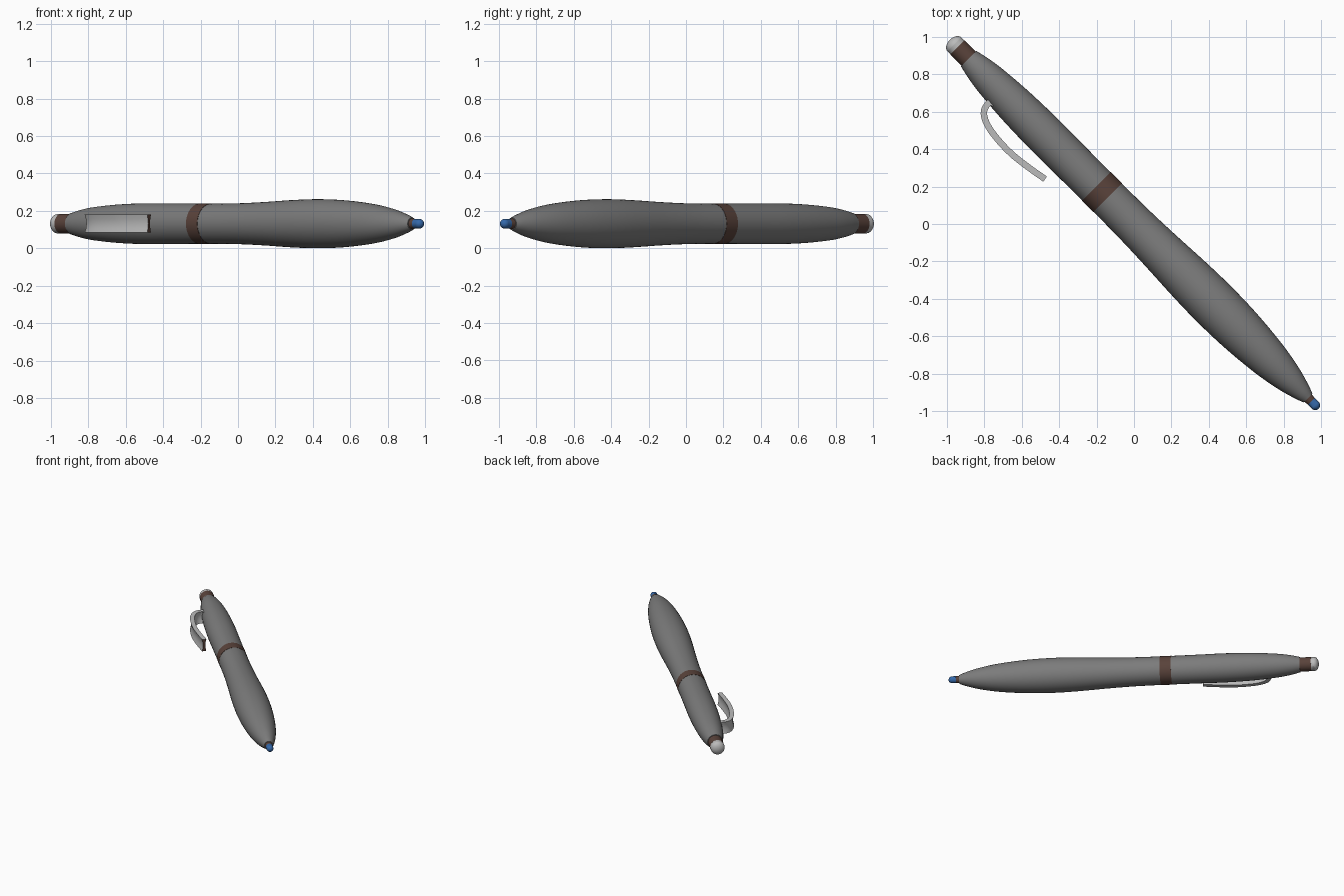
import bpy, math
from mathutils import Vector, Matrix

if "Cube" in bpy.data.objects:
    bpy.data.objects.remove(bpy.data.objects["Cube"])


def material(name, rgb):
    m = bpy.data.materials.new(name)
    m.use_nodes = True
    m.diffuse_color = (*rgb, 1)
    m.node_tree.nodes["Principled BSDF"].inputs["Base Color"].default_value = (*rgb, 1)
    return m


grey = material("barrel grey", (0.2, 0.2, 0.2))
brown = material("dark brown", (0.1, 0.055, 0.043))
silver = material("light silver", (0.5, 0.5, 0.5))
blue = material("ink blue", (0.035, 0.14, 0.4))

AXIS_HEIGHT = 0.131
# Local +x runs towards the writing tip, laid diagonally across the ground
LAY = Matrix.Translation((0, 0, AXIS_HEIGHT)) @ Matrix.Rotation(math.radians(-45), 4, "Z")


def smooth_path(points, steps=5):
    """Catmull-Rom curve through the given points."""
    p = [Vector(q) for q in points]
    p = [2 * p[0] - p[1]] + p + [2 * p[-1] - p[-2]]
    out = []
    for a, b, c, d in zip(p, p[1:], p[2:], p[3:]):
        for i in range(steps):
            t = i / steps
            out.append(0.5 * (2 * b + (c - a) * t + (2 * a - 5 * b + 4 * c - d) * t * t
                              + (3 * b - a - 3 * c + d) * t ** 3))
    return out + [p[-2]]


def skin(name, rings, mats):
    """Bridge a row of closed rings and cap both ends; the last face is the end cap."""
    n = len(rings[0])
    verts = [v for ring in rings for v in ring]
    faces = [(k * n + i, k * n + (i + 1) % n, (k + 1) * n + (i + 1) % n, (k + 1) * n + i)
             for k in range(len(rings) - 1) for i in range(n)]
    faces += [tuple(reversed(range(n))), tuple(range(len(verts) - n, len(verts)))]
    mesh = bpy.data.meshes.new(name)
    mesh.from_pydata(verts, [], faces)
    for m in mats:
        mesh.materials.append(m)
    obj = bpy.data.objects.new(name, mesh)
    bpy.context.collection.objects.link(obj)
    bpy.ops.object.select_all(action="DESELECT")
    obj.select_set(True)
    bpy.context.view_layer.objects.active = obj
    bpy.ops.object.shade_smooth_by_angle(angle=math.radians(35))
    return obj


def lathe(name, profile, mat, sides=48):
    """Turn a (position, radius) profile round the pen axis."""
    rings = []
    for s, r in profile:
        angles = [2 * math.pi * i / sides for i in range(sides)]
        rings.append([LAY @ Vector((s, r * math.cos(a), r * math.sin(a))) for a in angles])
    return skin(name, rings, [mat])


def dome(start, radius, depth, steps=6):
    """Rounded end profile, heading along the sign of depth."""
    angles = [math.pi / 2 * i / steps for i in range(steps + 1)]
    return [(start + depth * math.sin(a), max(radius * math.cos(a), 0.001)) for a in angles]


# Barrel halves and the band between them
lathe("upper_barrel", smooth_path([(-1.25, 0.058), (-1.18, 0.074), (-1.08, 0.089), (-0.9, 0.103),
                                   (-0.7, 0.109), (-0.5, 0.108), (-0.28, 0.107)]), grey)
lathe("middle_band", [(-0.285, 0.1085), (-0.2, 0.1085)], brown)
lathe("lower_barrel", smooth_path([(-0.205, 0.107), (0, 0.109), (0.2, 0.116), (0.4, 0.126),
                                   (0.58, 0.131), (0.75, 0.128), (0.9, 0.118), (1.05, 0.101),
                                   (1.18, 0.076), (1.27, 0.05), (1.315, 0.033)]), grey)

# Push button with a pale domed top
lathe("button_collar", [(-1.23, 0.053), (-1.335, 0.053)], brown)
lathe("button_top", [(-1.33, 0.0525), (-1.358, 0.0525)] + dome(-1.358, 0.0525, -0.034), silver)

# Writing tip
lathe("tip_cone", [(1.29, 0.03), (1.345, 0.025)], brown)
lathe("ink_point", [(1.34, 0.026), (1.37, 0.026)] + dome(1.37, 0.026, 0.026), blue)

# Pocket clip: a waisted strip swept along a hooked path
path = smooth_path([(-0.745, 0.645), (-0.775, 0.648), (-0.802, 0.6), (-0.786, 0.535),
                    (-0.735, 0.46), (-0.655, 0.375), (-0.56, 0.3), (-0.475, 0.24)])
half = [(0.017, -0.048), (0.011, -0.025), (0.008, 0), (0.011, 0.025), (0.017, 0.048)]
section = half + [(-u, -z) for u, z in half]
rings = []
for i, p in enumerate(path):
    along = (path[min(i + 1, len(path) - 1)] - path[max(i - 1, 0)]).normalized()
    side = Vector((-along.y, along.x))
    rings.append([Vector((*(p + side * u), AXIS_HEIGHT + z)) for u, z in section])
clip = skin("pocket_clip", rings, [silver, brown])
clip.data.polygons[-1].material_index = 1
